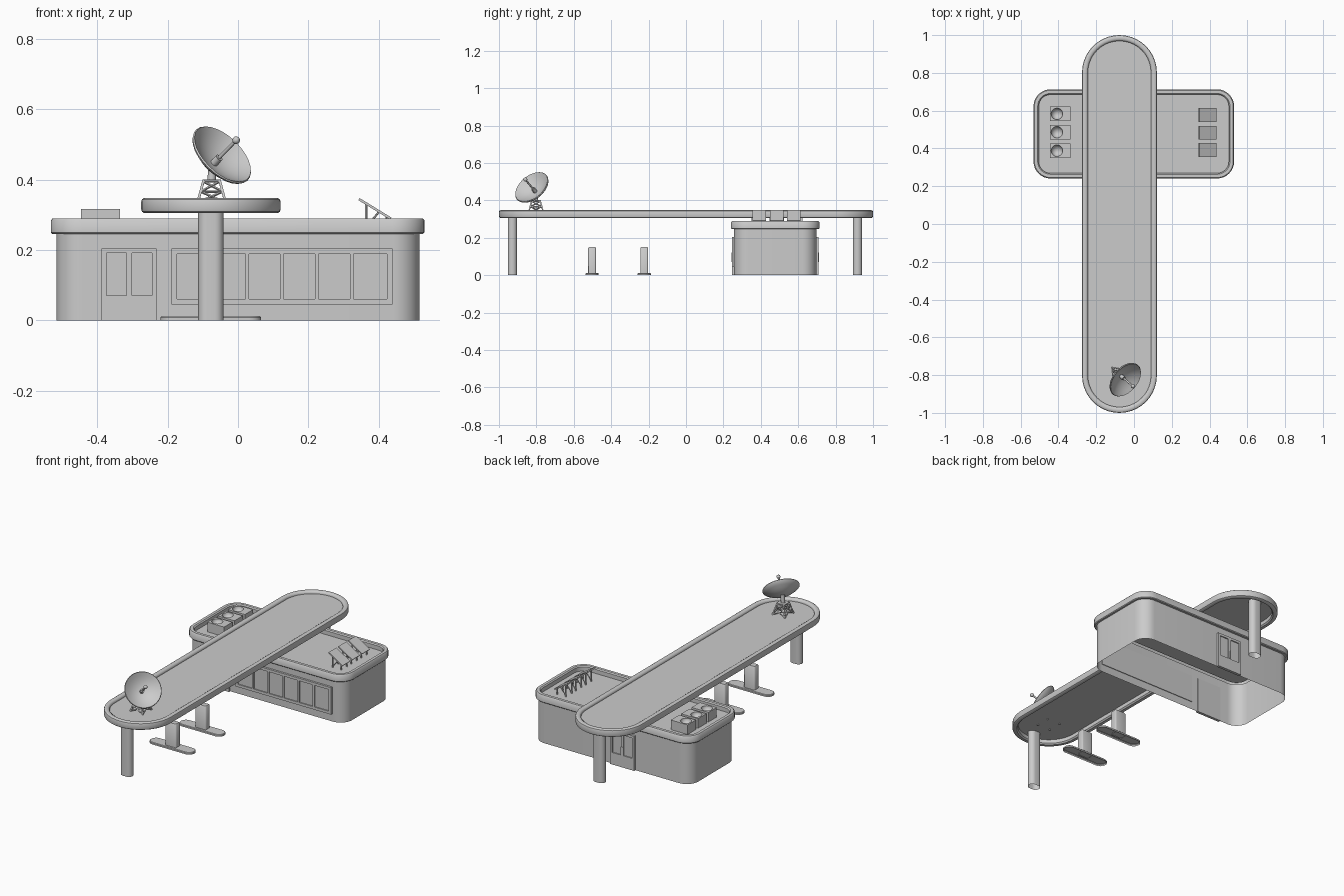
import bpy, bmesh, math
from mathutils import Vector, Matrix

if "Cube" in bpy.data.objects:
    bpy.data.objects.remove(bpy.data.objects["Cube"])

CX = -0.077   # canopy axis
BY = 0.477    # building centre in y


def finish(name, bm, smooth=True):
    bmesh.ops.recalc_face_normals(bm, faces=bm.faces)
    me = bpy.data.meshes.new(name)
    bm.to_mesh(me)
    bm.free()
    ob = bpy.data.objects.new(name, me)
    bpy.context.collection.objects.link(ob)
    if smooth:
        bpy.ops.object.select_all(action='DESELECT')
        ob.select_set(True)
        bpy.context.view_layer.objects.active = ob
        bpy.ops.object.shade_smooth_by_angle(angle=math.radians(40))
    return ob


def outline(cx, cy, hx, hy, r, n):
    pts = []
    for i, (sx, sy) in enumerate([(1, 1), (-1, 1), (-1, -1), (1, -1)]):
        for k in range(n + 1):
            a = math.pi / 2 * (i + k / n)
            pts.append((cx + sx * (hx - r) + r * math.cos(a), cy + sy * (hy - r) + r * math.sin(a)))
    return pts


def loft(bm, cx, cy, hx, hy, r, profile, n=8, cap=True, closed=False):
    """Sweep (inset, z) steps round a rounded rectangle."""
    rings = [[bm.verts.new((x, y, z)) for x, y in outline(cx, cy, hx - d, hy - d, r - d, n)]
             for d, z in profile]
    pairs = list(zip(rings, rings[1:])) + ([(rings[-1], rings[0])] if closed else [])
    for a, b in pairs:
        for i in range(len(a)):
            j = (i + 1) % len(a)
            bm.faces.new((a[i], a[j], b[j], b[i]))
    if cap:
        bm.faces.new(rings[-1])
    bmesh.ops.remove_doubles(bm, verts=bm.verts, dist=1e-5)


def box(bm, x0, x1, y0, y1, z0, z1):
    m = Matrix.Translation(((x0 + x1) / 2, (y0 + y1) / 2, (z0 + z1) / 2))
    bmesh.ops.create_cube(bm, size=1, matrix=m @ Matrix.Diagonal((x1 - x0, abs(y1 - y0), z1 - z0, 1)))


def strut(bm, a, b, r, sides=4):
    a, b = Vector(a), Vector(b)
    m = Matrix.Translation((a + b) / 2) @ (b - a).to_track_quat('Z', 'Y').to_matrix().to_4x4()
    bmesh.ops.create_cone(bm, cap_ends=True, segments=sides, radius1=r, radius2=r,
                          depth=(b - a).length, matrix=m)


# Building walls, open underneath
bm = bmesh.new()
loft(bm, 0, BY, 0.516, 0.22, 0.075, [(0, 0), (0, 0.255)], cap=False)
finish("building_walls", bm)

# Roof with raised rounded rim and sunken deck
bm = bmesh.new()
loft(bm, -0.001, BY, 0.531, 0.236, 0.09,
     [(0.016, 0.246), (0.004, 0.246), (0, 0.25), (0, 0.284), (0.005, 0.29),
      (0.022, 0.29), (0.028, 0.284), (0.028, 0.26)])
finish("building_roof", bm)

# Canopy rim ring and thin deck
bm = bmesh.new()
loft(bm, CX, 0, 0.198, 1.0, 0.198,
     [(0.008, 0.305), (0.002, 0.309), (0, 0.316), (0, 0.337), (0.002, 0.344), (0.008, 0.348),
      (0.022, 0.348), (0.029, 0.343), (0.031, 0.336), (0.031, 0.312), (0.024, 0.305)],
     n=10, cap=False, closed=True)
finish("canopy_rim", bm)
bm = bmesh.new()
loft(bm, CX, 0, 0.17, 0.972, 0.17, [(0, 0.333)], n=10)
finish("canopy_deck", bm)

# Canopy columns
for name, y in (("front_column", -0.928), ("back_column", 0.917)):
    bm = bmesh.new()
    loft(bm, CX, y, 0.036, 0.025, 0.0249, [(0, 0), (0, 0.333)], n=6, cap=False)
    finish(name, bm)

# Pump islands and pumps
for i, y in enumerate((-0.502, -0.223)):
    bm = bmesh.new()
    loft(bm, CX, y, 0.143, 0.035, 0.0349, [(0, 0), (0, 0.009), (0.003, 0.012)], n=6)
    finish(f"pump_island_{i}", bm)
    bm = bmesh.new()
    loft(bm, CX, y, 0.036, 0.021, 0.008, [(0, 0.01), (0, 0.145), (0.004, 0.15)], n=3)
    finish(f"pump_{i}", bm)


# Framed openings on a wall; s is the outward y direction
def framed(name, x0, x1, z0, z1, wall, s, panes, border, sill, gap):
    bm = bmesh.new()

    def part(a, b, c, d, out):
        ys = sorted((wall - s * 0.004, wall + s * out))
        box(bm, a, b, ys[0], ys[1], c, d)
    part(x0 + 0.002, x1 - 0.002, z0 + 0.001, z1 - 0.002, 0.006)
    part(x0, x0 + border, z0, z1, 0.012)
    part(x1 - border, x1, z0, z1, 0.012)
    part(x0 + border, x1 - border, z1 - border, z1, 0.012)
    part(x0 + border, x1 - border, z0, z0 + sill, 0.012)
    step = (x1 - x0 - 2 * border) / panes
    for k in range(1, panes):
        x = x0 + border + k * step
        part(x - gap / 2, x + gap / 2, z0 + sill, z1 - border, 0.012)
    if sill > 0.03:   # door handles
        for k in (-1, 1):
            xm = (x0 + x1) / 2 + k * 0.005
            part(xm - 0.002, xm + 0.002, z0 + sill, z0 + sill + 0.05, 0.015)
    finish(name, bm, False)


framed("front_window", -0.189, 0.439, 0.045, 0.205, BY - 0.22, -1, 6, 0.016, 0.016, 0.010)
framed("front_door", -0.388, -0.231, 0, 0.205, BY - 0.22, -1, 2, 0.014, 0.071, 0.016)
framed("back_door", CX - 0.079, CX + 0.079, 0, 0.205, BY + 0.22, 1, 2, 0.014, 0.071, 0.016)

# Roof cooling units with a bowl-shaped fan well
for i, y in enumerate((0.583, 0.486, 0.388)):
    bm = bmesh.new()
    box(bm, -0.446, -0.336, y - 0.039, y + 0.039, 0.259, 0.317)
    unit = finish(f"cooling_unit_{i}", bm, False)
    bm = bmesh.new()
    bmesh.ops.create_uvsphere(bm, u_segments=20, v_segments=12, radius=0.031,
                              matrix=Matrix.Translation((-0.408, y, 0.319)))
    cutter = finish(f"fan_well_cutter_{i}", bm)
    cutter.hide_render = True
    cutter.hide_set(True)
    mod = unit.modifiers.new("well", 'BOOLEAN')
    mod.operation, mod.object, mod.solver = 'DIFFERENCE', cutter, 'EXACT'

# Tilted solar panels on legs
for i, y in enumerate((0.577, 0.484, 0.392)):
    bm = bmesh.new()
    m = Matrix.Translation((0.389, y, 0.317)) @ Matrix.Rotation(math.radians(31.5), 4, 'Y')
    bmesh.ops.create_cube(bm, size=1, matrix=m @ Matrix.Diagonal((0.106, 0.072, 0.007, 1)))
    for k in (-0.026, 0.026):
        strut(bm, (0.365, y + k, 0.26), (0.365, y + k, 0.331), 0.004, 6)
        strut(bm, (0.422, y + k, 0.26), (0.422, y + k, 0.296), 0.004, 6)
        strut(bm, (0.365, y + k, 0.265), (0.4, y + k, 0.308), 0.003, 6)
    finish(f"solar_panel_{i}", bm, False)

# Lattice tower for the dish
TX, TY = -0.075, -0.802
bm = bmesh.new()
dirs = [(1, 1), (-1, 1), (-1, -1), (1, -1)]


def leg(d, z):
    h = 0.041 - 0.018 * (z - 0.33) / 0.067
    return (TX + d[0] * h, TY + d[1] * h, z)


for i, d in enumerate(dirs):
    e = dirs[(i + 1) % 4]
    strut(bm, leg(d, 0.327), leg(d, 0.398), 0.005)
    for z0, z1 in ((0.335, 0.366), (0.366, 0.395)):
        strut(bm, leg(d, z0), leg(e, z1), 0.0035)
        strut(bm, leg(e, z0), leg(d, z1), 0.0035)
        strut(bm, leg(d, z1), leg(e, z1), 0.0035)
box(bm, TX - 0.026, TX + 0.026, TY - 0.026, TY + 0.026, 0.394, 0.401)
strut(bm, (TX, TY, 0.4), (TX + 0.004, TY, 0.448), 0.012, 10)
finish("dish_tower", bm)

# Dish: lathed bowl with rolled rim, feed arm and ball
base = Vector((-0.071, -0.803, 0.444))
axis = Vector((0.6, -0.51, 0.62)).normalized()
frame = Matrix.Translation(base) @ axis.to_track_quat('Z', 'Y').to_matrix().to_4x4()
bm = bmesh.new()
inner = [(0.1 * t / 6, 0.042 * (t / 6) ** 2 + 0.004) for t in range(7)]
outer = [(0.103, 0.042), (0.1, 0.036)] + [(0.098 * t / 6, 0.04 * (t / 6) ** 2 - 0.004) for t in range(5, -1, -1)]
vs = [bm.verts.new((r, 0, z)) for r, z in inner + outer]
es = [bm.edges.new(p) for p in zip(vs, vs[1:])]
bmesh.ops.spin(bm, geom=vs + es, cent=(0, 0, 0), axis=(0, 0, 1), angle=math.tau, steps=28)
bmesh.ops.remove_doubles(bm, verts=bm.verts, dist=1e-5)
strut(bm, (0, 0, 0), (0, 0, 0.03), 0.011, 12)
strut(bm, (0, 0, 0.02), (0, 0, 0.108), 0.005, 10)
bmesh.ops.create_uvsphere(bm, u_segments=14, v_segments=8, radius=0.011,
                          matrix=Matrix.Translation((0, 0, 0.11)))
bm.transform(frame)
finish("dish", bm)
